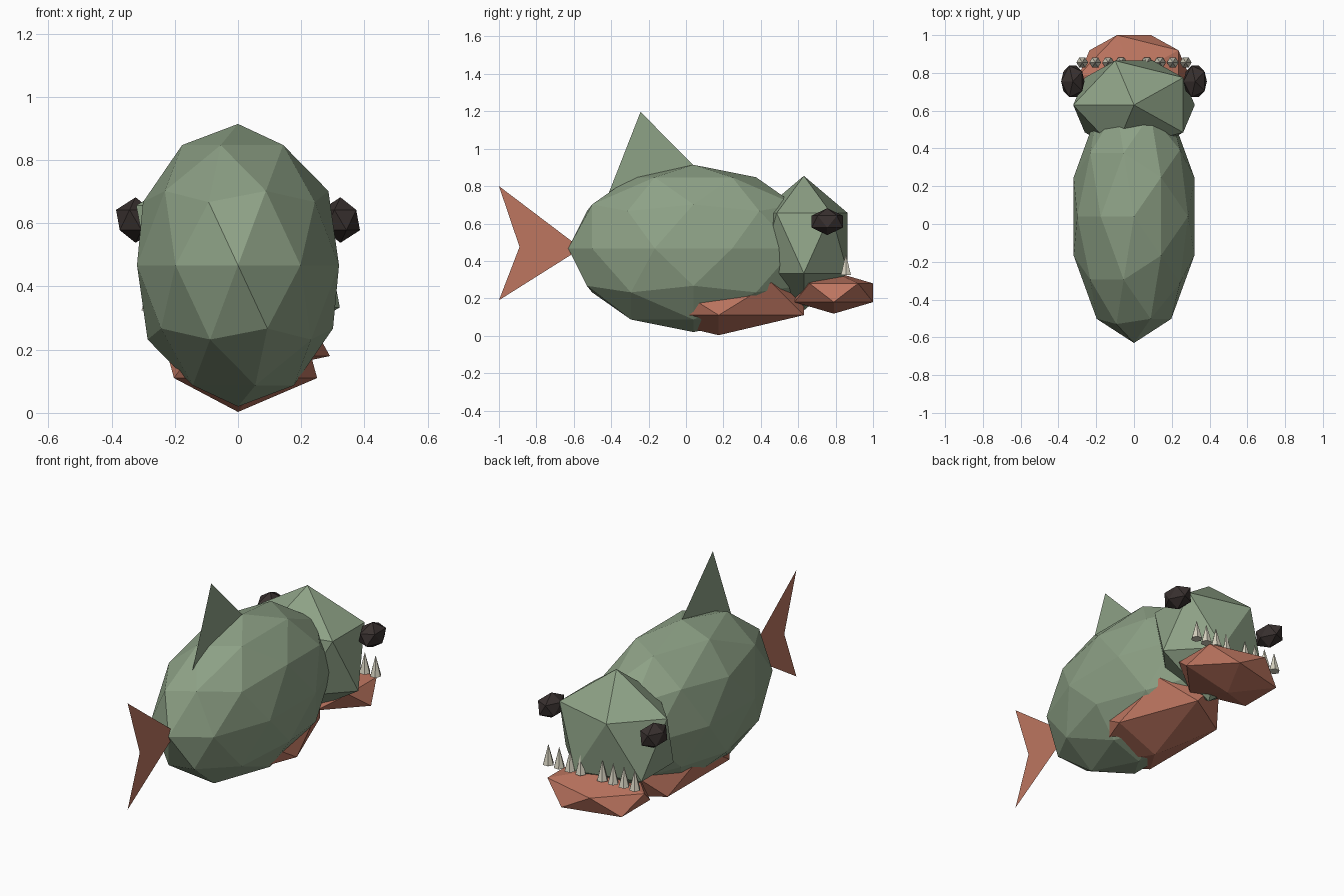
import bpy, bmesh
from math import pi
from mathutils import Matrix

if "Cube" in bpy.data.objects:
    bpy.data.objects.remove(bpy.data.objects["Cube"])


def material(name, rgb):
    m = bpy.data.materials.new(name)
    m.diffuse_color = (*rgb, 1)
    m.use_nodes = True
    m.node_tree.nodes["Principled BSDF"].inputs["Base Color"].default_value = m.diffuse_color
    return m


GREEN = material("scale_green", (0.27, 0.36, 0.24))
CORAL = material("belly_coral", (0.51, 0.18, 0.117))
IVORY = material("tooth_ivory", (0.68, 0.65, 0.53))
BLACK = material("eye_black", (0.04, 0.03, 0.028))


def add_object(name, bm, mat):
    mesh = bpy.data.meshes.new(name)
    bm.to_mesh(mesh)
    bm.free()
    mesh.materials.append(mat)
    ob = bpy.data.objects.new(name, mesh)
    bpy.context.collection.objects.link(ob)
    return ob


def ico(name, centre, radii, mat, level=1):
    """Faceted icosphere stretched to the given radii."""
    bm = bmesh.new()
    m = (Matrix.Translation(centre) @ Matrix.Diagonal((*radii, 1))
         @ Matrix.Rotation(pi, 4, 'Z'))
    bmesh.ops.create_icosphere(bm, subdivisions=level, radius=1, matrix=m)
    return add_object(name, bm, mat)


def fin(name, points, faces, mat):
    """Flat fin in the x = 0 plane from (y, z) points."""
    bm = bmesh.new()
    vs = [bm.verts.new((0, y, z)) for y, z in points]
    for f in faces:
        bm.faces.new([vs[i] for i in f])
    return add_object(name, bm, mat)


# Body, head, jaw and belly
ico("body", (0, 0.04, 0.467), (0.336, 0.67, 0.447), GREEN, 2)
ico("head", (0, 0.63, 0.495), (0.36, 0.276, 0.36), GREEN)
ico("lower_jaw", (0, 0.79, 0.23), (0.325, 0.247, 0.112), CORAL)
ico("belly", (0, 0.175, 0.197), (0.28, 0.535, 0.194), CORAL)

# Fins
fin("tail_fin", [(-0.56, 0.467), (-1, 0.8), (-0.89, 0.475), (-1, 0.19)],
    [(0, 1, 2), (0, 2, 3)], CORAL)
fin("dorsal_fin", [(-0.243, 1.197), (0.09, 0.86), (-0.43, 0.72)],
    [(0, 1, 2)], GREEN)

# Eyes and teeth on both sides
for side, label in ((-1, "left"), (1, "right")):
    ico(f"eye_{label}", (side * 0.324, 0.755, 0.61), (0.069, 0.098, 0.072), BLACK)
    for k in range(1, 5):
        bm = bmesh.new()
        m = (Matrix.Translation((side * 0.0685 * k, 0.855, 0.382))
             @ Matrix.Rotation(pi / 2, 4, 'Z'))
        bmesh.ops.create_cone(bm, cap_ends=True, segments=6, radius1=0.031,
                              radius2=0, depth=0.115, matrix=m)
        add_object(f"tooth_{label}_{k}", bm, IVORY)
